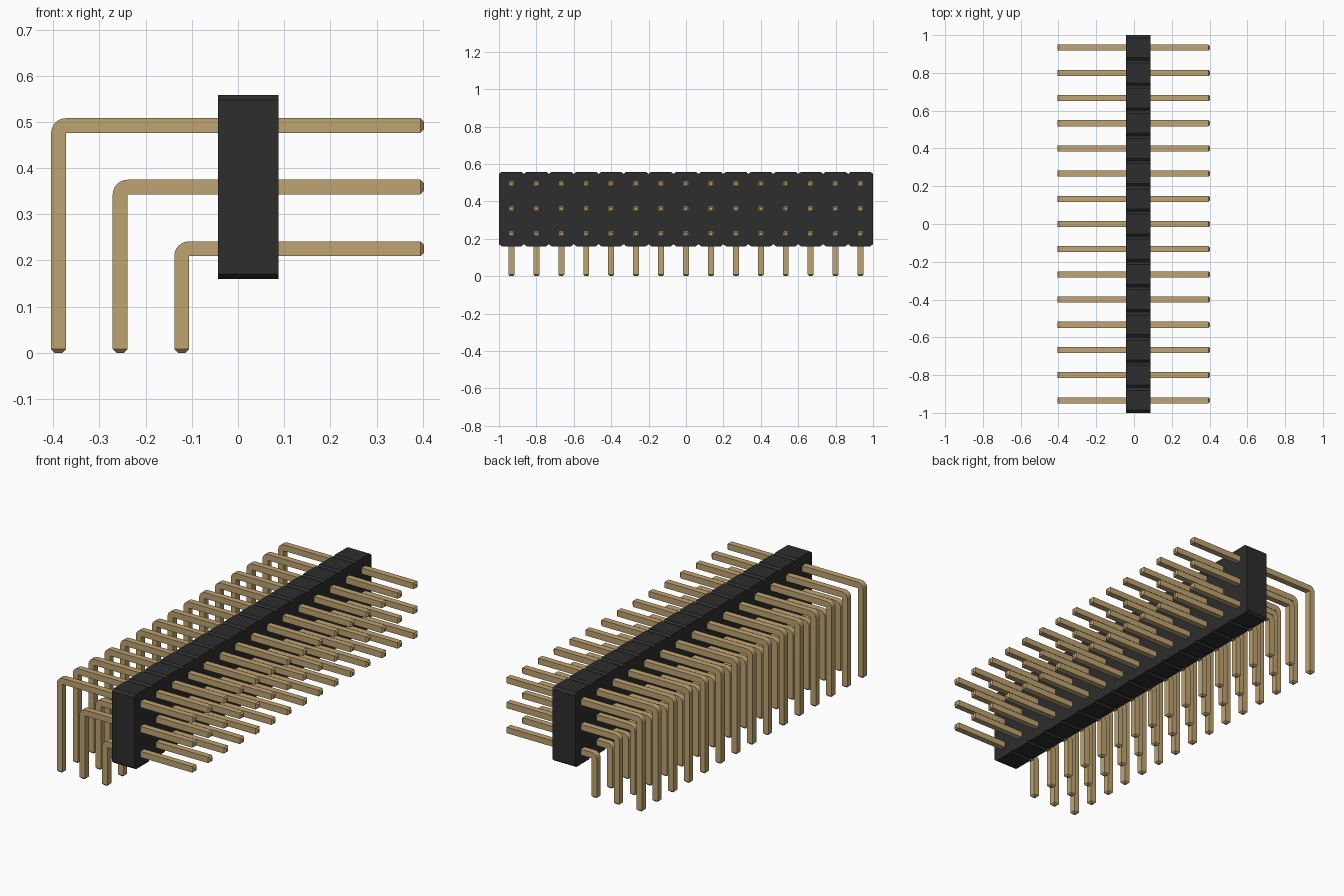
import bpy, bmesh, math
from mathutils import Vector

cube = bpy.data.objects.get("Cube")
if cube:
    bpy.data.objects.remove(cube)

COUNT = 15
PITCH = 2 / COUNT
HALF = 0.016            # half thickness of a pin
TIP = 0.008             # tip bevel
BODY_X = (-0.043, 0.088)
BODY_Z = (0.16, 0.558)
BEND_STEPS = 6


def material(name, colour):
    m = bpy.data.materials.new(name)
    m.use_nodes = True
    m.diffuse_color = colour
    m.node_tree.nodes["Principled BSDF"].inputs["Base Color"].default_value = colour
    return m


black = material("black plastic", (0.026, 0.026, 0.026, 1))
gold = material("gold metal", (0.52, 0.37, 0.167, 1))


def finish(bm, name, mat):
    bmesh.ops.remove_doubles(bm, verts=bm.verts, dist=1e-5)
    bmesh.ops.recalc_face_normals(bm, faces=bm.faces)
    mesh = bpy.data.meshes.new(name)
    bm.to_mesh(mesh)
    bm.free()
    mesh.materials.append(mat)
    obj = bpy.data.objects.new(name, mesh)
    bpy.context.collection.objects.link(obj)
    return obj


# Housing: one outline with a bevelled notch between positions, extruded in x
def build_housing():
    cut_y, cut_z = 0.014, 0.011
    top = []
    for i in range(COUNT):
        a, b = -1 + i * PITCH, -1 + (i + 1) * PITCH
        top += [(a, BODY_Z[1] - cut_z), (a + cut_y, BODY_Z[1]), (b - cut_y, BODY_Z[1])]
    top.append((1, BODY_Z[1] - cut_z))
    bottom = [(y, sum(BODY_Z) - z) for y, z in reversed(top)]
    bm = bmesh.new()
    face = bm.faces.new([bm.verts.new((BODY_X[0], y, z)) for y, z in top + bottom])
    new = bmesh.ops.extrude_face_region(bm, geom=[face])["geom"]
    verts = [v for v in new if isinstance(v, bmesh.types.BMVert)]
    bmesh.ops.translate(bm, verts=verts, vec=(BODY_X[1] - BODY_X[0], 0, 0))
    return finish(bm, "housing", black)


# Pin: square section swept from the mating tip, round the bend, to the foot
def pin_mesh(bm, drop_x, row_z, y):
    corner = Vector((drop_x + HALF, 0, row_z - HALF))   # sharp inner corner
    sections = []

    def section(centre, across, half):
        sections.append((centre - across * half, centre + across * half, half))

    up, out = Vector((0, 0, 1)), Vector((-1, 0, 0))
    section(Vector((0.403, 0, row_z)), up, HALF - TIP)
    section(Vector((0.403 - TIP, 0, row_z)), up, HALF)
    for i in range(BEND_STEPS + 1):
        t = math.pi / 2 * i / BEND_STEPS
        across = up * math.cos(t) + out * math.sin(t)
        section(corner + across * HALF, across, HALF)
    section(Vector((drop_x, 0, TIP)), out, HALF)
    section(Vector((drop_x, 0, 0)), out, HALF - TIP)

    rings = []
    for inner, outer, half in sections:
        rings.append([bm.verts.new(p + Vector((0, y + s * half, 0)))
                      for p, s in ((inner, -1), (inner, 1), (outer, 1), (outer, -1))])
    for a, b in zip(rings, rings[1:]):
        for k in range(4):
            n = (k + 1) % 4
            bm.faces.new((a[k], a[n], b[n], b[k]))
    bm.faces.new(rings[0])
    bm.faces.new(rings[-1])


build_housing()

# Three rows of bent pins
for row, name in enumerate(("lower_pins", "middle_pins", "upper_pins")):
    bm = bmesh.new()
    for i in range(COUNT):
        pin_mesh(bm, -0.122 - row * PITCH, 0.2255 + row * PITCH, (i - (COUNT - 1) / 2) * PITCH)
    pins = finish(bm, name, gold)
    bpy.ops.object.select_all(action="DESELECT")
    pins.select_set(True)
    bpy.context.view_layer.objects.active = pins
    bpy.ops.object.shade_smooth_by_angle(angle=math.radians(25))
